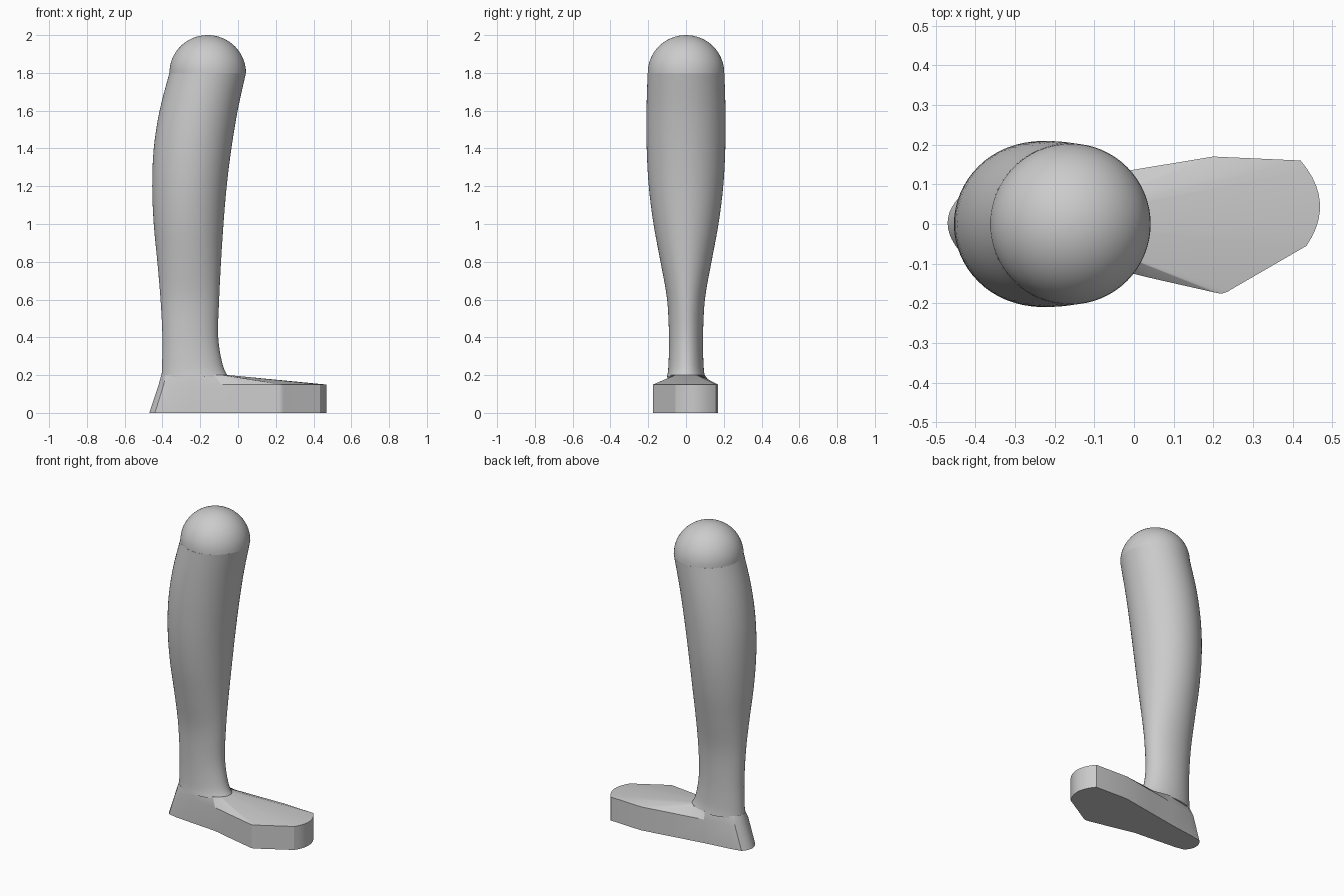
import bpy, bmesh, math

cube = bpy.data.objects.get("Cube")
if cube:
    bpy.data.objects.remove(cube, do_unlink=True)

grey = bpy.data.materials.new("plain_grey")
grey.use_nodes = True
COLOR = (0.6, 0.6, 0.6, 1)
grey.diffuse_color = COLOR
grey.node_tree.nodes["Principled BSDF"].inputs["Base Color"].default_value = COLOR


def loft(name, rings, angle):
    """Skin equal-length rings of points, cap both ends."""
    bm = bmesh.new()
    loops = [[bm.verts.new(p) for p in ring] for ring in rings]
    n = len(loops[0])
    for a, b in zip(loops, loops[1:]):
        for i in range(n):
            j = (i + 1) % n
            bm.faces.new((a[i], a[j], b[j], b[i]))
    caps = [bm.faces.new(loops[0][::-1]), bm.faces.new(loops[-1])]
    bmesh.ops.triangulate(bm, faces=caps)
    bmesh.ops.recalc_face_normals(bm, faces=bm.faces)
    mesh = bpy.data.meshes.new(name)
    bm.to_mesh(mesh)
    bm.free()
    mesh.materials.append(grey)
    obj = bpy.data.objects.new(name, mesh)
    bpy.context.collection.objects.link(obj)
    bpy.ops.object.select_all(action='DESELECT')
    obj.select_set(True)
    bpy.context.view_layer.objects.active = obj
    bpy.ops.object.shade_smooth_by_angle(angle=math.radians(angle))
    return obj


def ellipse(z, back, front, half, n=64):
    cx, rx = (back + front) / 2, (front - back) / 2
    return [(cx + rx * math.cos(t), half * math.sin(t), z)
            for t in (math.tau * i / n for i in range(n))]


def catmull(a, b, c, d, t):
    return 0.5 * (2 * b + (c - a) * t + (2 * a - 5 * b + 4 * c - d) * t ** 2
                  + (3 * b - a - 3 * c + d) * t ** 3)


# Shin: height, back x, front x, half width
sections = [
    (0.19, -0.405, -0.05, 0.1), (0.25, -0.402, -0.08, 0.093),
    (0.4, -0.4, -0.105, 0.09), (0.6, -0.41, -0.1, 0.1),
    (0.8, -0.427, -0.09, 0.135), (1.0, -0.446, -0.077, 0.172),
    (1.2, -0.454, -0.06, 0.197), (1.4, -0.446, -0.035, 0.208),
    (1.6, -0.415, -0.002, 0.209), (1.8, -0.363, 0.042, 0.203),
]
padded = [sections[0]] + sections + [sections[-1]]
rings = []
for k in range(len(sections) - 1):
    for s in range(4):
        rings.append(ellipse(*[catmull(*v, s / 4) for v in zip(*padded[k:k + 4])]))
rings.append(ellipse(*sections[-1]))
loft("shin", rings, 40)

# Knee: dome closing the top of the shin
R = 0.2025
dome = []
for i in range(17):
    a = math.radians(89.5) * i / 16
    r = R * math.cos(a)
    dome.append(ellipse(1.8 + (2.0 - 1.8) * math.sin(a), -0.1605 - r, -0.1605 + r, r))
loft("knee", dome, 40)


# Foot: outline with a rounded toe and heel, anticlockwise from the toe
def arc(p, q, r, n):
    """Circular-looking curve from p to r bulging through control q."""
    return [tuple((1 - t) ** 2 * a + 2 * t * (1 - t) * b + t * t * c
                  for a, b, c in zip(p, q, r)) for t in (i / n for i in range(n + 1))]


outline = arc((0.435, -0.055), (0.51, 0.055), (0.42, 0.16), 10)
outline += [(0.2, 0.17), (0, 0.137), (-0.2, 0.104), (-0.38, 0.08)]
outline += arc((-0.44, 0.068), (-0.5, 0.005), (-0.44, -0.068), 10)
outline += [(-0.38, -0.08), (-0.24, -0.092), (-0.09, -0.104), (0.05, -0.138)]
outline += arc((0.205, -0.173), (0.225, -0.18), (0.245, -0.165), 4)


def rim(p):
    lean = min(1, max(0, (-0.3 - p[0]) / 0.15))
    return (p[0] + 0.05 * lean, p[1], 0.15)


def ankle(p):
    """Matching point on the ankle ellipse."""
    cx, rx, ry = -0.228, 0.178, 0.1
    t = math.atan2(p[1] / ry, (p[0] - cx) / rx)
    return (cx + rx * math.cos(t), ry * math.sin(t), 0.2)


loft("foot", [[(x, y, 0) for x, y in outline],
              [rim(p) for p in outline],
              [ankle(p) for p in outline]], 25)
